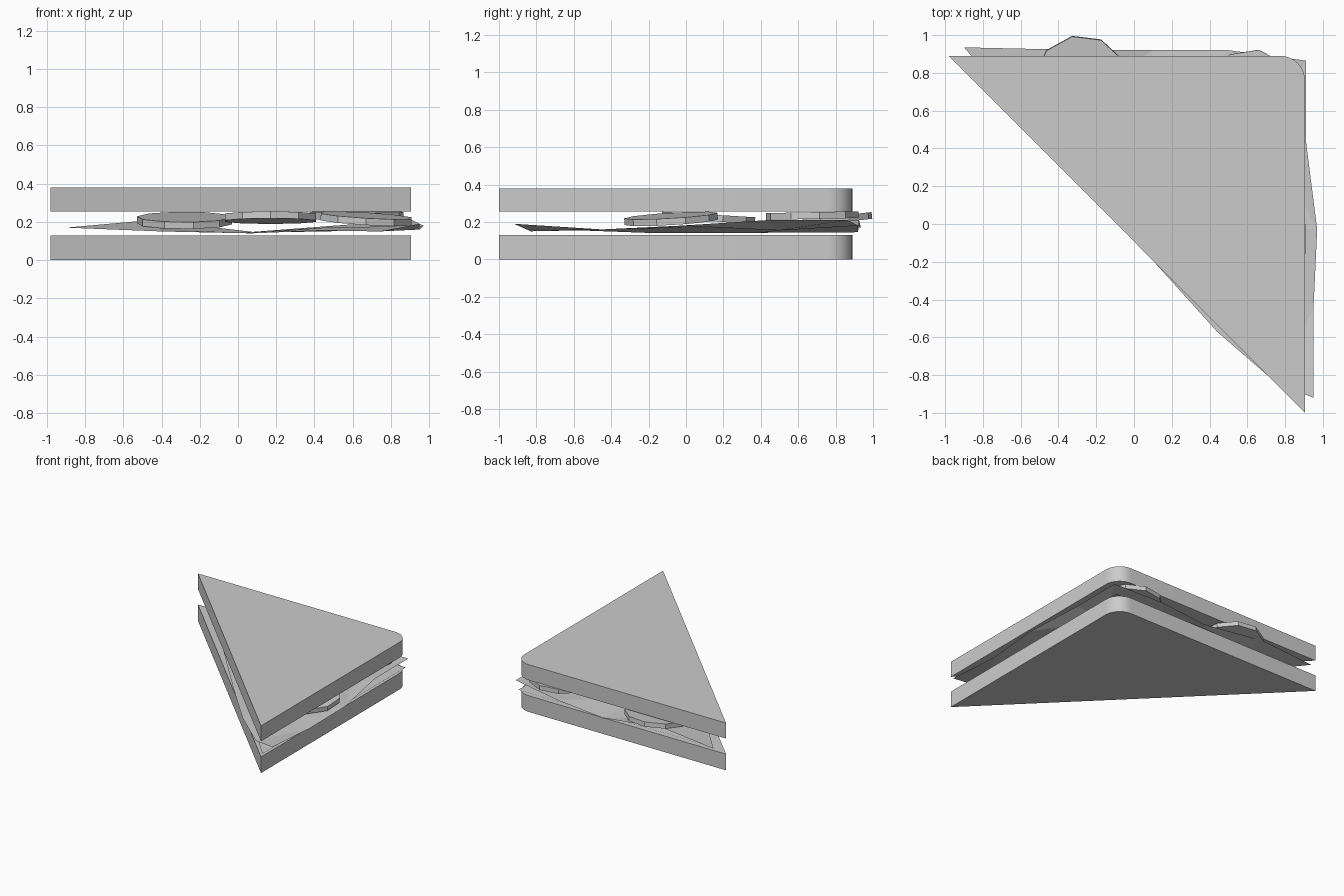
import bpy
import bmesh
import math
from mathutils import Vector, Matrix
from mathutils.geometry import delaunay_2d_cdt

default_cube = bpy.data.objects.get("Cube")
if default_cube:
    bpy.data.objects.remove(default_cube, do_unlink=True)

# One flat colour for everything
grey = bpy.data.materials.new("plain_grey")
grey.use_nodes = True
colour = (0.6, 0.6, 0.6, 1.0)
grey.diffuse_color = colour
grey.node_tree.nodes["Principled BSDF"].inputs["Base Color"].default_value = colour


def add_object(name, bm):
    """Turn a bmesh into a linked, coloured object."""
    mesh = bpy.data.meshes.new(name)
    bm.to_mesh(mesh)
    bm.free()
    mesh.materials.append(grey)
    obj = bpy.data.objects.new(name, mesh)
    bpy.context.collection.objects.link(obj)
    return obj


def bread_slice(name, bottom, thickness):
    """Triangular slice with the right-angled crust corner rounded."""
    left, right, back, front, radius = -0.98, 0.905, 0.89, -1.0, 0.13
    outline = [(left, back), (right, front)]
    steps = 8
    for i in range(steps + 1):
        angle = math.pi / 2 * i / steps
        outline.append((right - radius + radius * math.cos(angle),
                        back - radius + radius * math.sin(angle)))
    bm = bmesh.new()
    base = bm.faces.new([bm.verts.new((x, y, bottom)) for x, y in outline])
    extruded = bmesh.ops.extrude_face_region(bm, geom=[base], use_keep_orig=True)
    top = [v for v in extruded["geom"] if isinstance(v, bmesh.types.BMVert)]
    bmesh.ops.translate(bm, verts=top, vec=(0, 0, thickness))
    bmesh.ops.recalc_face_normals(bm, faces=bm.faces)
    obj = add_object(name, bm)
    bpy.ops.object.select_all(action="DESELECT")
    obj.select_set(True)
    bpy.context.view_layer.objects.active = obj
    bpy.ops.object.shade_smooth_by_angle(angle=math.radians(30))


def tomato_slice(name, centre, tilt_x, tilt_y, turn):
    """Ten-sided disc leaning by a slope along x and y."""
    bm = bmesh.new()
    bmesh.ops.create_cone(bm, cap_ends=True, segments=10, radius1=0.25,
                          radius2=0.25, depth=0.036)
    up = Vector((-tilt_x, -tilt_y, 1)).normalized()
    lean = Vector((0, 0, 1)).rotation_difference(up).to_matrix().to_4x4()
    spin = Matrix.Rotation(math.radians(turn), 4, "Z")
    bmesh.ops.transform(bm, verts=bm.verts,
                        matrix=Matrix.Translation(centre) @ lean @ spin)
    add_object(name, bm)


def leaf(name, rim, inner=()):
    """Thin faceted sheet bounded by the rim and creased at inner points."""
    points = list(rim) + list(inner)
    count = len(rim)
    edges = [(i, (i + 1) % count) for i in range(count)]
    flat, _, faces, origin, _, _ = delaunay_2d_cdt(
        [Vector(p[:2]) for p in points], edges, [], 1, 0.0001)
    bm = bmesh.new()
    verts = [bm.verts.new((p.x, p.y, points[origin[i][0]][2]))
             for i, p in enumerate(flat)]
    for face in faces:
        bm.faces.new([verts[i] for i in face])
    bmesh.ops.recalc_face_normals(bm, faces=bm.faces)
    for face in bm.faces:
        if face.normal.z < 0:
            face.normal_flip()
    add_object(name, bm)


# Bread
bread_slice("bottom_bread", 0.0, 0.13)
bread_slice("top_bread", 0.255, 0.125)

# Cheese lying on the lower slice
leaf("cheese", [(-0.8, 0.86, 0.136), (0.89, -0.96, 0.136), (0.89, 0.86, 0.136)])

# Crumpled lettuce, poking out past the crusts
lettuce_rim = [
    (-0.9, 0.935, 0.17), (-0.4, 0.37, 0.15), (0.07, -0.16, 0.14),
    (0.44, -0.57, 0.155), (0.74, -0.83, 0.15), (0.95, -0.92, 0.19),
    (0.95, -0.45, 0.16), (0.97, -0.03, 0.18), (0.91, 0.44, 0.21),
    (0.91, 0.865, 0.21), (0.5, 0.92, 0.18), (0.1, 0.92, 0.145),
    (-0.45, 0.925, 0.21),
]
lettuce_creases = [(0.7, 0.5, 0.155), (0.45, 0, 0.17), (0, 0.4, 0.142),
                   (-0.25, 0.7, 0.155)]
leaf("lettuce", lettuce_rim, lettuce_creases)

# Tomato
tomato_slice("tomato_back", (-0.28, 0.75, 0.208), 0, 0.11, 11)
tomato_slice("tomato_middle", (0.17, 0.12, 0.222), 0, -0.06, 0)
tomato_slice("tomato_left", (0.67, -0.08, 0.216), -0.06, 0.06, 0)
tomato_slice("tomato_corner", (0.62, 0.675, 0.234), 0, 0.02, 27)
